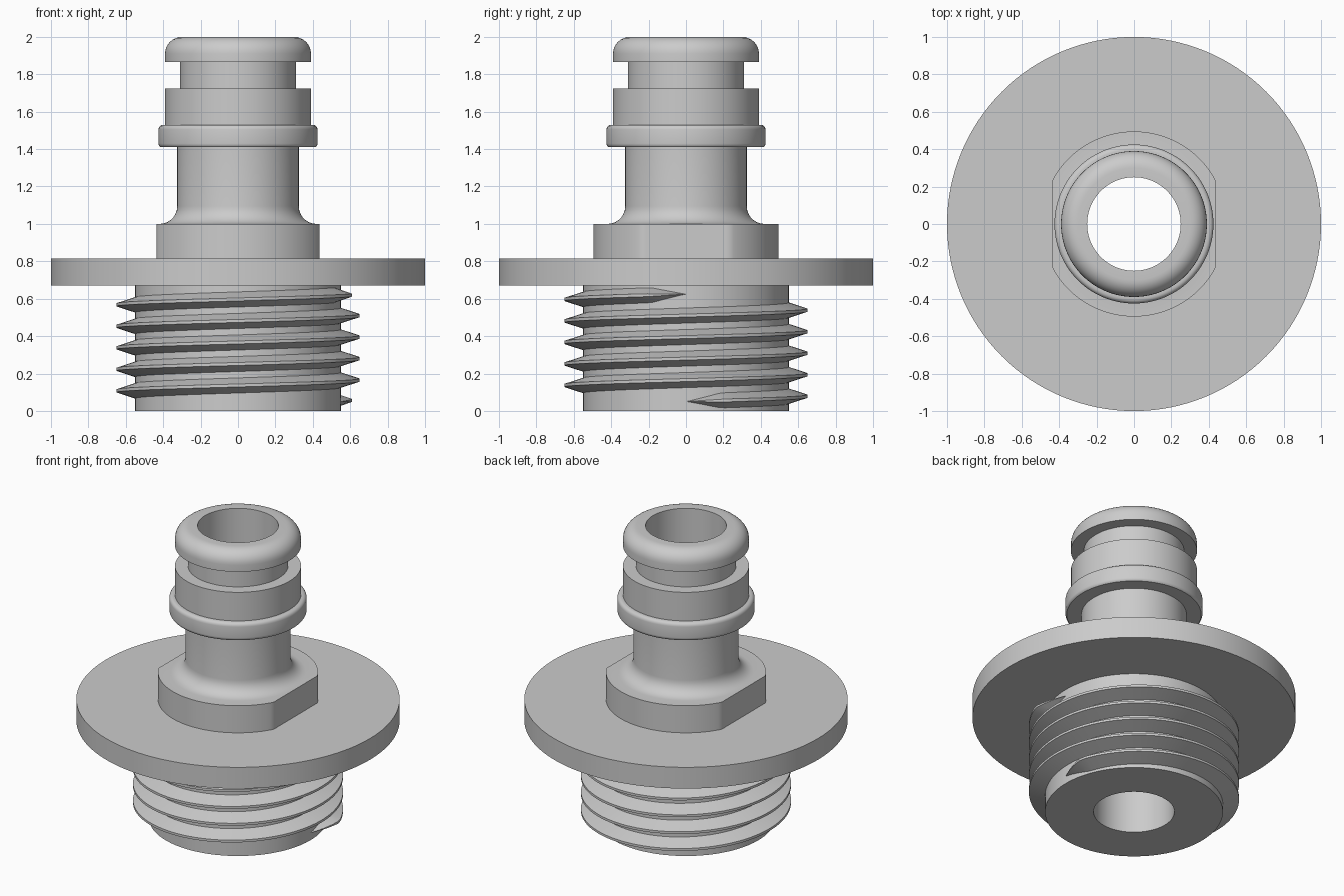
import bpy, math

if "Cube" in bpy.data.objects:
    bpy.data.objects.remove(bpy.data.objects["Cube"])

SEG = 128

metal = bpy.data.materials.new("satin grey")
metal.diffuse_color = (0.6, 0.6, 0.6, 1)
metal.use_nodes = True
metal.node_tree.nodes["Principled BSDF"].inputs["Base Color"].default_value = metal.diffuse_color


def make_object(name, verts, faces):
    mesh = bpy.data.meshes.new(name)
    mesh.from_pydata(verts, [], faces)
    mesh.materials.append(metal)
    ob = bpy.data.objects.new(name, mesh)
    bpy.context.collection.objects.link(ob)
    bpy.ops.object.select_all(action='DESELECT')
    ob.select_set(True)
    bpy.context.view_layer.objects.active = ob
    bpy.ops.object.shade_smooth_by_angle(angle=math.radians(30))
    return ob


def arc(cr, cz, rad, a0, a1, n=7):
    """Points of a rounded corner in the (radius, height) plane."""
    angles = [math.radians(a0 + (a1 - a0) * i / n) for i in range(n + 1)]
    return [(cr + rad * math.cos(a), cz + rad * math.sin(a)) for a in angles]


# Body profile: shank, flange, flatted collar, neck, ring, land, groove, lip, bore
profile = [(0.25, 0), (0.55, 0), (0.55, 0.67), (1.0, 0.67), (1.0, 0.815),
           (0.495, 0.815), (0.495, 1.0)]
profile += arc(0.42, 1.095, 0.095, 270, 180)
profile += [(0.325, 1.41)]
profile += arc(0.40, 1.43, 0.025, -53, 0, 4)
profile += arc(0.40, 1.505, 0.025, 0, 90, 4)
profile += [(0.39, 1.53), (0.39, 1.725), (0.31, 1.725), (0.31, 1.865), (0.39, 1.865)]
profile += arc(0.30, 1.91, 0.09, 0, 90, 8)
profile += [(0.25, 2.0)]

verts, faces, n = [], [], len(profile)
for i in range(SEG):
    a = 2 * math.pi * i / SEG
    for r, z in profile:
        x, y = r * math.cos(a), r * math.sin(a)
        # Two wrench flats on the collar above the flange
        if r == 0.495:
            x = max(-0.435, min(0.435, x))
        verts.append((x, y, z))
    k = (i + 1) % SEG
    for j in range(n):
        m = (j + 1) % n
        faces.append((i * n + j, k * n + j, k * n + m, i * n + m))
make_object("fitting_body", verts, faces)

# Screw thread: a trapezoid swept up five turns, fading out at both ends
TURNS, PITCH, STEPS = 5, 0.115, 96
section = [(-0.005, -0.042), (0.1, -0.008), (0.1, 0.008), (-0.005, 0.042)]
verts, faces = [], []
total = TURNS * STEPS
for i in range(total + 1):
    a = 2 * math.pi * i / STEPS
    fade = max(0.01, min(1, min(i, total - i) / (STEPS * 0.055)))
    for dr, dz in section:
        r = 0.55 + (dr * fade if dr > 0 else dr)
        verts.append((r * math.cos(a), r * math.sin(a),
                      0.05 + PITCH * i / STEPS + dz * fade))
    if i:
        for j in range(3):
            p, q = (i - 1) * 4 + j, i * 4 + j
            faces.append((p, q, q + 1, p + 1))
make_object("screw_thread", verts, faces)
